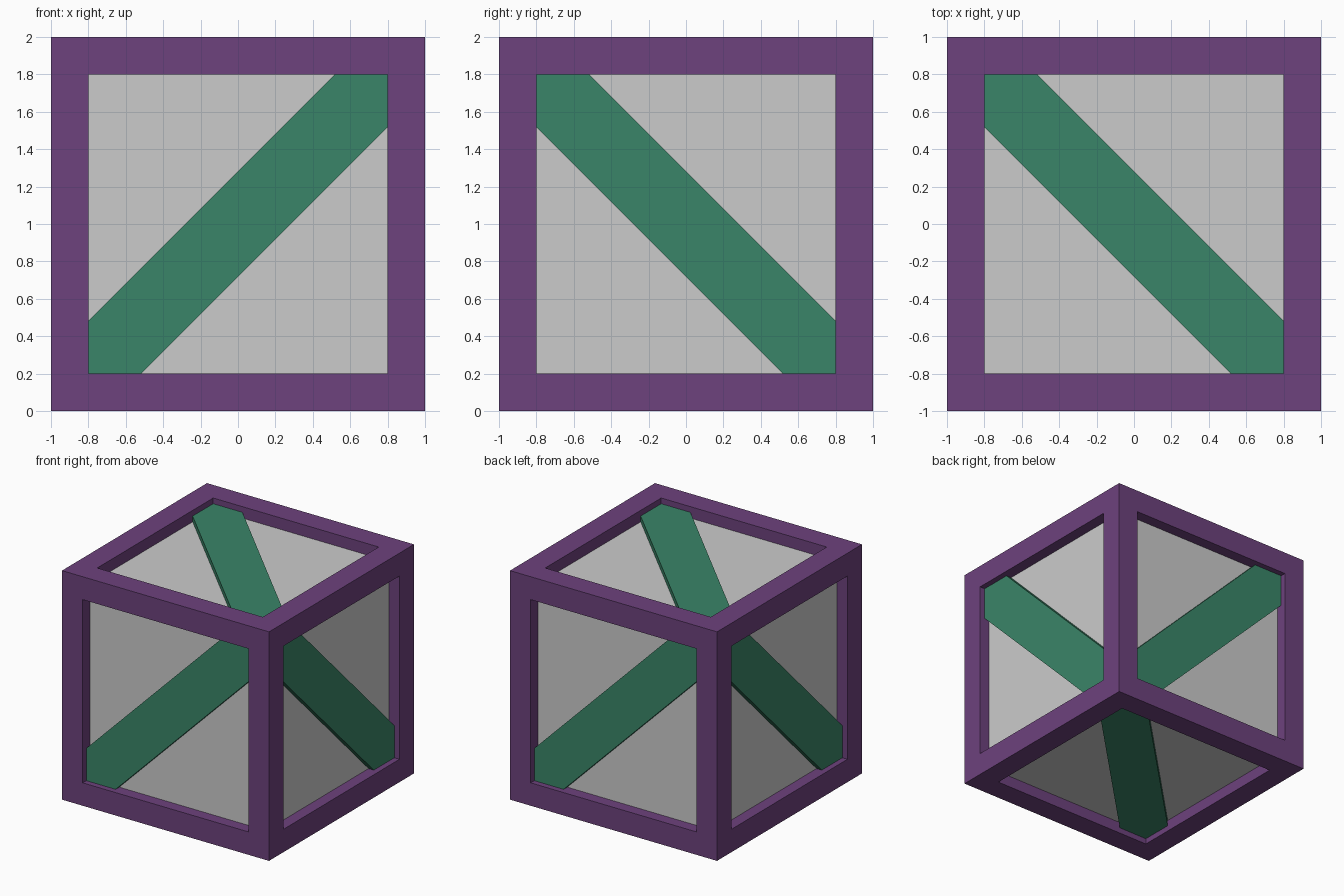
import bpy, bmesh
from mathutils import Vector

if "Cube" in bpy.data.objects:
    bpy.data.objects.remove(bpy.data.objects["Cube"])

CENTRE = Vector((0, 0, 1))
INNER, PANEL, BRACE = 0.8, 0.9, 0.95   # opening half size, panel and brace face distances
CUT = 0.283                            # brace corner offset (0.4 wide brace at 45 degrees)


def material(name, rgb):
    m = bpy.data.materials.new(name)
    m.diffuse_color = (*rgb, 1)
    m.use_nodes = True
    m.node_tree.nodes["Principled BSDF"].inputs["Base Color"].default_value = m.diffuse_color
    return m


def add_object(name, bm, mat=None):
    bmesh.ops.recalc_face_normals(bm, faces=bm.faces)
    mesh = bpy.data.meshes.new(name)
    bm.to_mesh(mesh)
    bm.free()
    if mat:
        mesh.materials.append(mat)
    ob = bpy.data.objects.new(name, mesh)
    ob.location = CENTRE
    bpy.context.collection.objects.link(ob)
    return ob


purple = material("frame_purple", (0.153, 0.054, 0.205))
green = material("brace_green", (0.042, 0.235, 0.138))

# Core box whose sides are the recessed panels
bm = bmesh.new()
bmesh.ops.create_cube(bm, size=2 * PANEL)
add_object("panel_core", bm)

# Outer frame: inset every side, push a straight-walled recess in to the panels
bm = bmesh.new()
bmesh.ops.create_cube(bm, size=2)
sides = list(bm.faces)
bmesh.ops.inset_individual(bm, faces=sides, thickness=1 - INNER, use_even_offset=True)
recess = bmesh.ops.extrude_discrete_faces(bm, faces=sides)["faces"]
for f in recess:
    bmesh.ops.translate(bm, verts=f.verts, vec=f.normal * (PANEL - 1))
bmesh.ops.delete(bm, geom=recess, context='FACES_ONLY')
add_object("frame", bm, purple)

# Diagonal braces: each runs along u + v on the side facing u x v
braces = {
    "front": ((1, 0, 0), (0, 0, 1)),
    "back": ((-1, 0, 0), (0, 0, 1)),
    "right": ((0, 0, 1), (0, -1, 0)),
    "left": ((0, 0, 1), (0, 1, 0)),
    "top": ((0, 1, 0), (-1, 0, 0)),
    "bottom": ((0, 1, 0), (1, 0, 0)),
}
a, b = INNER, INNER - CUT
outline = [(-a, -a), (-b, -a), (a, b), (a, a), (b, a), (-a, -b)]
for side, (u, v) in braces.items():
    u, v = Vector(u), Vector(v)
    n = u.cross(v)
    bm = bmesh.new()
    face = bm.faces.new([bm.verts.new(u * p + v * q + n * (PANEL - 0.02)) for p, q in outline])
    new = bmesh.ops.extrude_face_region(bm, geom=[face], use_keep_orig=True)["geom"]
    top = [e for e in new if isinstance(e, bmesh.types.BMVert)]
    bmesh.ops.translate(bm, verts=top, vec=n * (BRACE - PANEL + 0.02))
    add_object(side + "_brace", bm, green)
